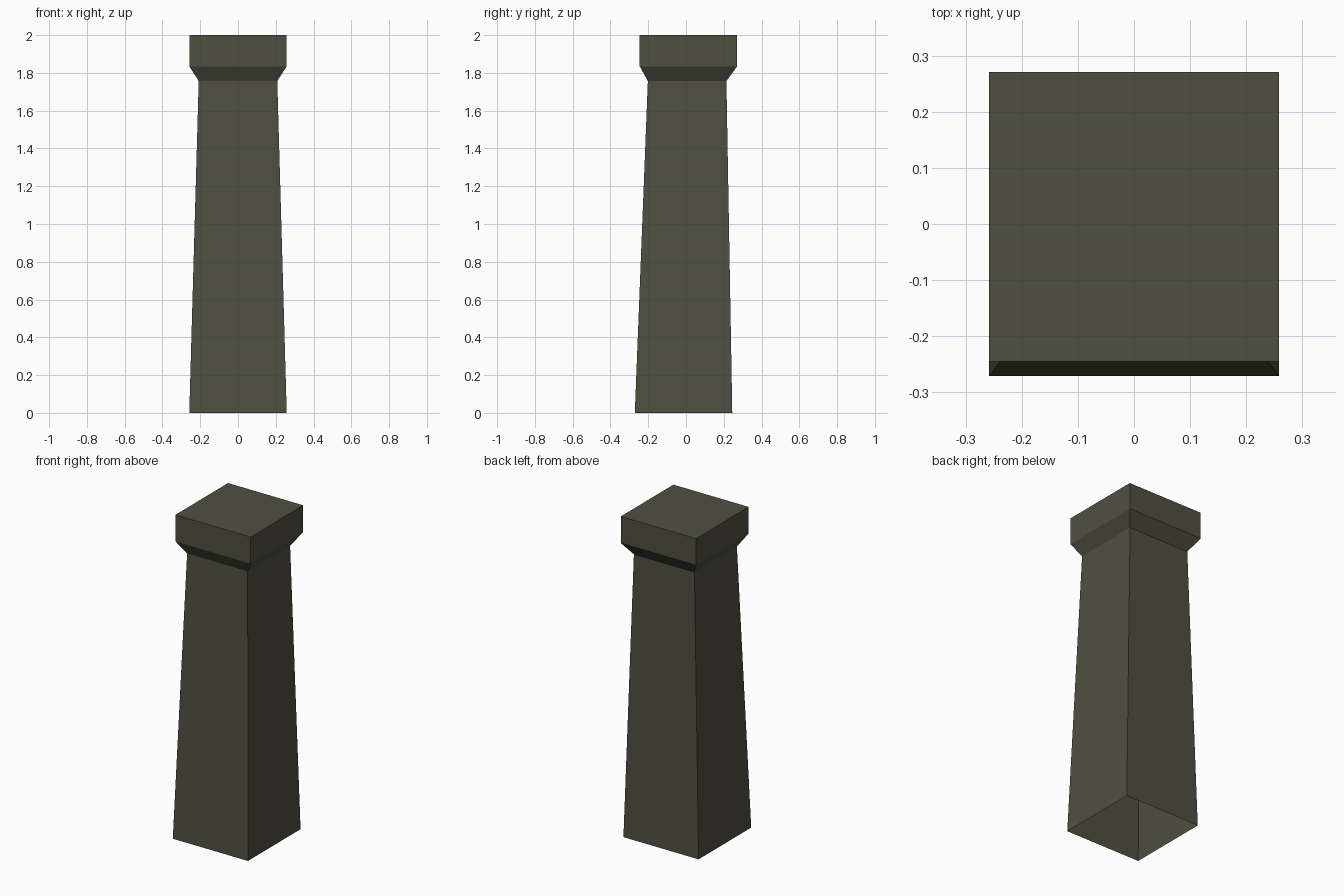
import bpy, bmesh

if "Cube" in bpy.data.objects:
    bpy.data.objects.remove(bpy.data.objects["Cube"])

# Dark olive stone
mat = bpy.data.materials.new("dark olive stone")
mat.diffuse_color = (0.078, 0.078, 0.052, 1)
mat.use_nodes = True
mat.node_tree.nodes["Principled BSDF"].inputs["Base Color"].default_value = mat.diffuse_color

# Square cross-sections: height, half width, y centre
sections = [(0.0, 0.258, -0.013),    # base
            (1.757, 0.208, 0.006),   # top of tapered shaft
            (1.835, 0.258, 0.013),   # flare
            (2.0, 0.258, 0.013)]     # top of cap


def ring(bm, z, h, cy):
    return [bm.verts.new((sx * h, cy + sy * h, z))
            for sx, sy in ((-1, -1), (1, -1), (1, 1), (-1, 1))]


# Pillar shell: open underneath, closed on top
bm = bmesh.new()
rings = [ring(bm, *s) for s in sections]
for a, b in zip(rings, rings[1:]):
    for i in range(4):
        j = (i + 1) % 4
        bm.faces.new((a[i], a[j], b[j], b[i]))
bm.faces.new(rings[-1])
mesh = bpy.data.meshes.new("pillar")
bm.to_mesh(mesh)
bm.free()
mesh.materials.append(mat)
bpy.context.collection.objects.link(bpy.data.objects.new("pillar", mesh))
